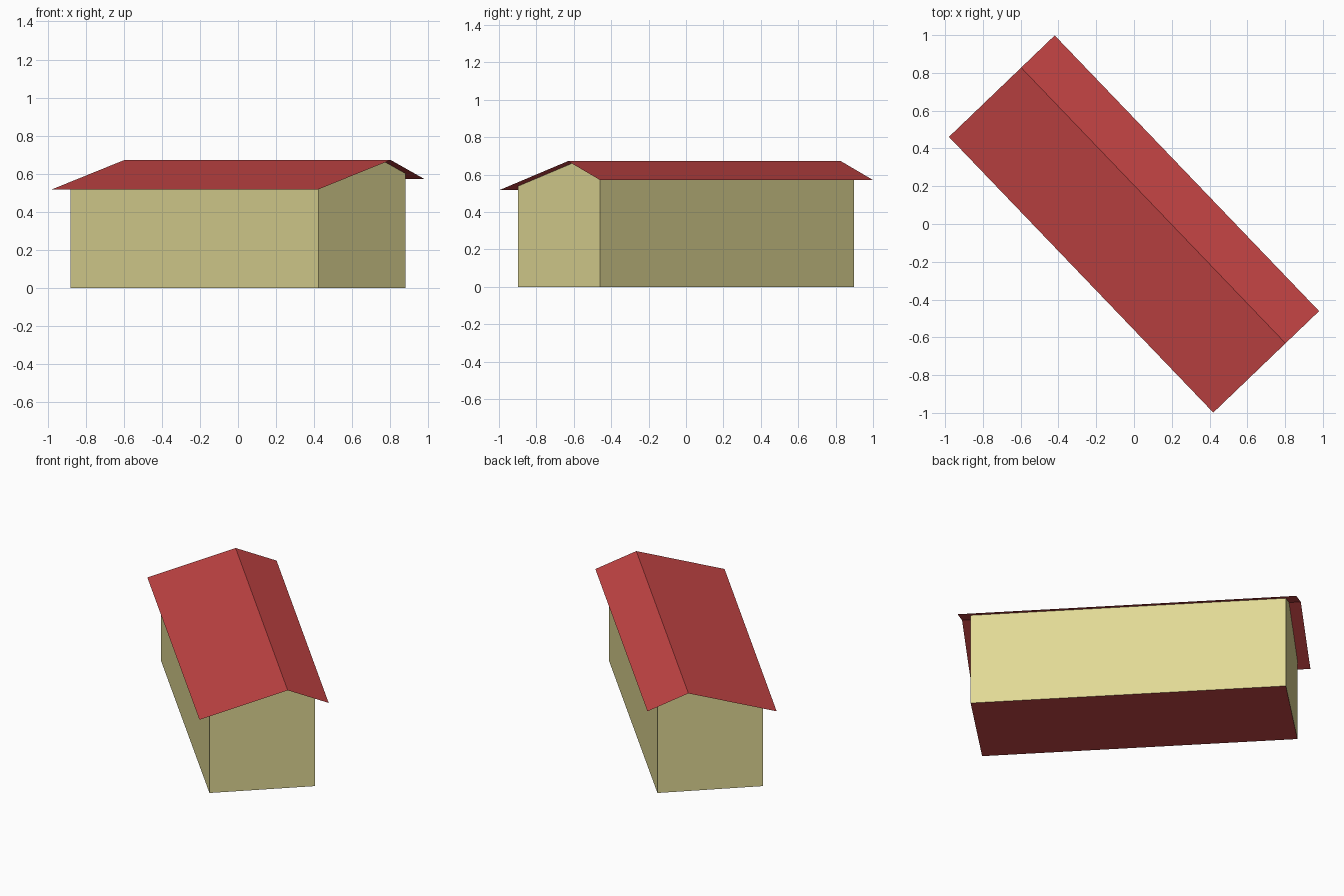
import bpy
import math

cube = bpy.data.objects.get("Cube")
if cube:
    bpy.data.objects.remove(cube, do_unlink=True)

ANGLE = math.radians(-46.2)          # long axis of the building
RIDGE = (0.142, 0.672)               # across, height
EAVE_LOW = (-0.388, 0.517)
EAVE_HIGH = (0.388, 0.572)
ROOF_HALF, WALL_HALF, WALL_SIDE = 1.011, 0.941, 0.317


def material(name, color):
    mat = bpy.data.materials.new(name)
    mat.use_nodes = True
    mat.diffuse_color = color
    mat.node_tree.nodes["Principled BSDF"].inputs["Base Color"].default_value = color
    return mat


def add_mesh(name, verts, faces, mats):
    mesh = bpy.data.meshes.new(name)
    mesh.from_pydata(verts, [], faces)
    for mat in mats:
        mesh.materials.append(mat)
    obj = bpy.data.objects.new(name, mesh)
    obj.rotation_euler.z = ANGLE
    bpy.context.collection.objects.link(obj)
    return obj


def extrude_profile(profile, half):
    """Two copies of a (y, z) profile, at the -x and +x ends."""
    return [(x, y, z) for x in (-half, half) for y, z in profile]


def roof_height(y):
    eave = EAVE_LOW if y < RIDGE[0] else EAVE_HIGH
    t = (y - RIDGE[0]) / (eave[0] - RIDGE[0])
    return RIDGE[1] + t * (eave[1] - RIDGE[1])


red = material("roof red", (0.55, 0.058, 0.058, 1))
cream = material("wall straw", (0.75, 0.69, 0.30, 1))

# Roof: two thin slopes meeting at an off-centre ridge
add_mesh("roof", extrude_profile([EAVE_LOW, RIDGE, EAVE_HIGH], ROOF_HALF),
         [(0, 3, 4, 1), (1, 4, 5, 2)], [red])

# Walls: gabled shell up to the roof, with a red floor
profile = [(-WALL_SIDE, 0), (WALL_SIDE, 0), (WALL_SIDE, roof_height(WALL_SIDE)),
           RIDGE, (-WALL_SIDE, roof_height(-WALL_SIDE))]
walls = add_mesh("walls", extrude_profile(profile, WALL_HALF),
                 [(4, 3, 2, 1, 0), (5, 6, 7, 8, 9),      # gables
                  (0, 5, 9, 4), (1, 2, 7, 6),            # long sides
                  (0, 1, 6, 5)],                         # floor
                 [cream, red])
for face in walls.data.polygons:
    face.material_index = 1 if face.normal.z < -0.5 else 0
